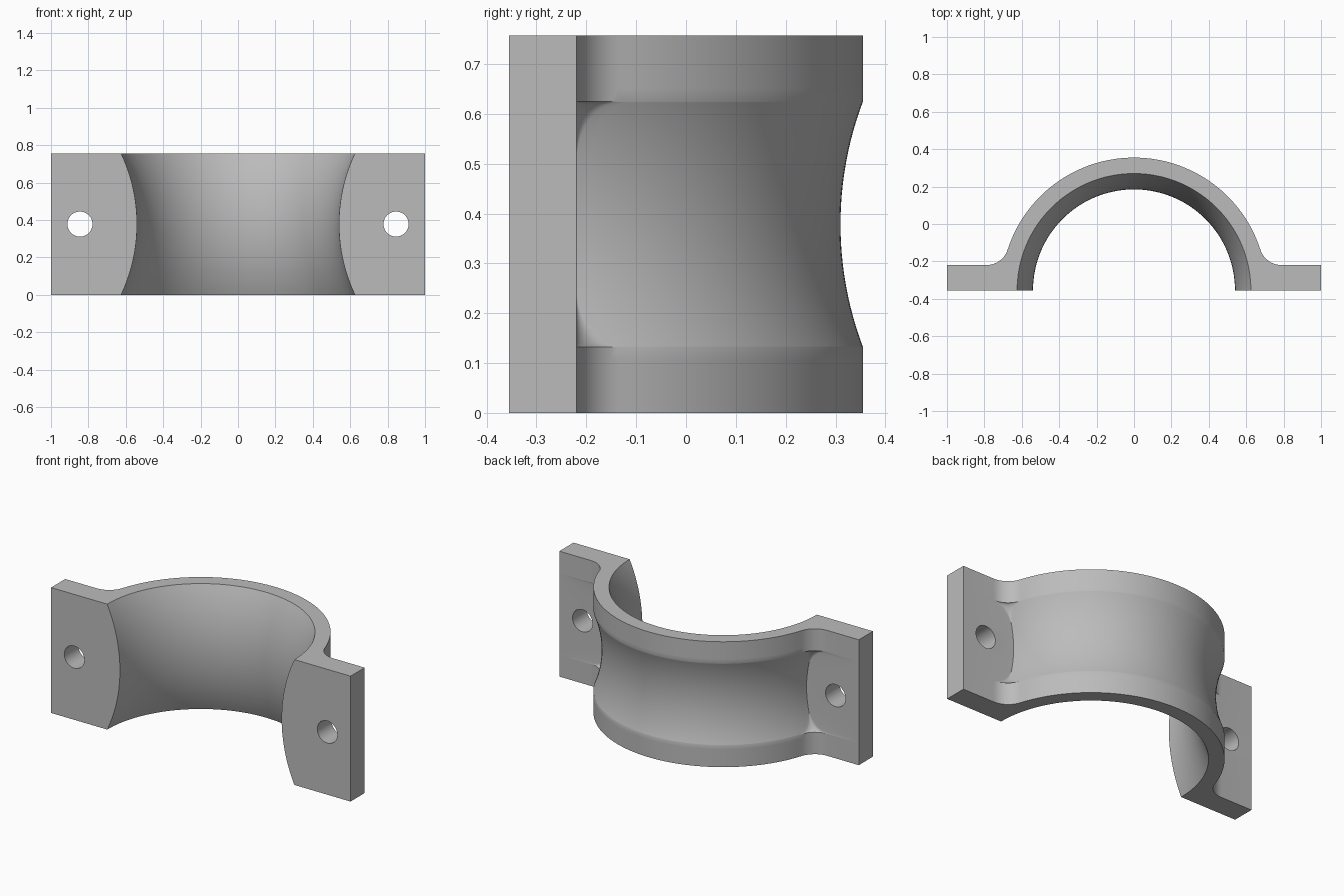
import bpy, bmesh
from math import sin, cos, pi, sqrt, atan2

if "Cube" in bpy.data.objects:
    bpy.data.objects.remove(bpy.data.objects["Cube"], do_unlink=True)

HEIGHT, MID = 0.757, 0.3785
BASE, SHELF = -0.355, -0.22        # front and back planes of the flanges
OUTER, GROOVE = 0.71, 0.665        # outer radius, radius at groove bottom
BAND, FLAT, FILLET = 0.246, 0.125, 0.12
ARC = 72

metal = bpy.data.materials.new("grey metal")
metal.use_nodes = True
color = (0.5, 0.5, 0.5, 1)
metal.diffuse_color = color
metal.node_tree.nodes["Principled BSDF"].inputs["Base Color"].default_value = color


def sagged(radius, sag, half, d):
    """Radius of a circular arc profile with its extreme at d = 0."""
    curve = (half * half + sag * sag) / (2 * sag)
    return radius + curve - sqrt(curve * curve - d * d)


def section(z):
    """Closed outline of the clamp at height z."""
    d = abs(z - MID)
    inner = sagged(0.54, 0.085, MID, d)
    outer = sagged(GROOVE, OUTER - GROOVE, BAND, d) if d < BAND else OUTER
    # The flange fillet fades out across the groove
    t = min(max((d - FLAT) / (BAND - FLAT), 0), 1)
    f = max(FILLET * (1 - sqrt(1 - t * t)), 0.002)
    cy = SHELF + f - BASE
    cx = sqrt((outer + f) ** 2 - cy * cy)
    start = atan2(cy, cx)
    right = [(1, BASE), (1, SHELF)]
    for i in range(11):
        a = -pi / 2 - (pi / 2 - start) * i / 10
        right.append((cx + f * cos(a), BASE + cy + f * sin(a)))
    arc = [start + (pi - 2 * start) * i / ARC for i in range(1, ARC)]
    crown = [(outer * cos(a), BASE + outer * sin(a)) for a in arc]
    left = [(-x, y) for x, y in reversed(right)]
    bore = [(inner * cos(a), BASE + inner * sin(a))
            for a in (pi - pi * i / ARC for i in range(ARC + 1))]
    return right + crown + left + bore


# Heights: plain bands, fillet run-outs and groove middle
half = [FLAT * i / 6 for i in range(6)]
half += [FLAT + (BAND - FLAT) * sin(pi / 2 * i / 10) for i in range(11)]
half += [BAND + (MID - BAND) * i / 5 for i in range(1, 6)]
heights = [MID - d for d in reversed(half[1:])] + [MID + d for d in half]

# Clamp body lofted through the sections
bm = bmesh.new()
rings = [[bm.verts.new((x, y, z)) for x, y in section(z)] for z in heights]
for low, high in zip(rings, rings[1:]):
    n = len(low)
    for i in range(n):
        j = (i + 1) % n
        bm.faces.new((low[i], low[j], high[j], high[i]))
bm.faces.new(rings[0])
bm.faces.new(rings[-1])
bmesh.ops.recalc_face_normals(bm, faces=bm.faces)
mesh = bpy.data.meshes.new("clamp_half")
bm.to_mesh(mesh)
bm.free()
mesh.materials.append(metal)
clamp = bpy.data.objects.new("clamp_half", mesh)
bpy.context.collection.objects.link(clamp)

# Bolt holes through both flanges
cutters = []
for side, x in (("left", 0.845), ("right", -0.845)):
    bpy.ops.mesh.primitive_cylinder_add(vertices=48, radius=0.067, depth=0.4,
                                        location=(x, -0.2875, MID),
                                        rotation=(pi / 2, 0, 0))
    cutter = bpy.context.object
    cutter.name = side + "_hole_cutter"
    cutter.data.materials.append(metal)
    cutter.hide_render = True
    cutters.append(cutter)
    mod = clamp.modifiers.new(side + "_hole", "BOOLEAN")
    mod.operation = "DIFFERENCE"
    mod.solver = "EXACT"
    mod.object = cutter

bpy.ops.object.select_all(action="DESELECT")
clamp.select_set(True)
bpy.context.view_layer.objects.active = clamp
for mod in list(clamp.modifiers):
    bpy.ops.object.modifier_apply(modifier=mod.name)
for cutter in cutters:
    bpy.data.objects.remove(cutter, do_unlink=True)
bpy.ops.object.shade_smooth_by_angle(angle=pi / 6)
